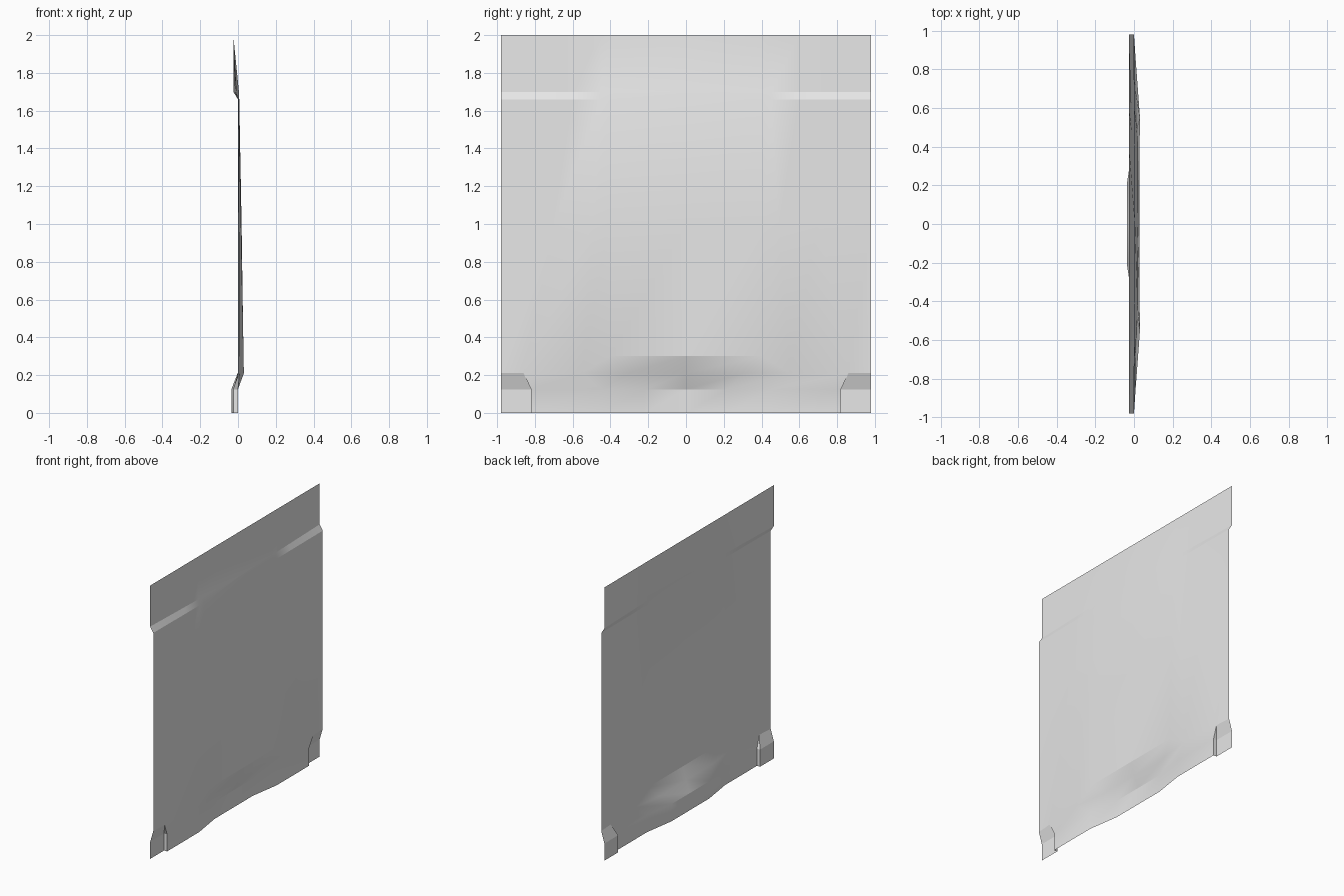
import bpy
import bmesh
import math

# Remove the default object
default_cube = bpy.data.objects.get("Cube")
if default_cube:
    bpy.data.objects.remove(default_cube, do_unlink=True)

HALF_WIDTH = 0.98
SET_BACK = -0.025


def make_material(name, colour):
    material = bpy.data.materials.new(name)
    material.use_nodes = True
    material.diffuse_color = colour
    material.node_tree.nodes["Principled BSDF"].inputs["Base Color"].default_value = colour
    return material


def make_row(distances, heights, depths):
    """One horizontal line of the sheet, from the centre to the side edge."""
    return [(depth, distance, height)
            for distance, height, depth in zip(distances, heights, depths)]


def level(height):
    return [height] * 5


def rim_depth(distance):
    """The shoulder under the rim is pushed out at the centre only."""
    return SET_BACK + 0.03 * (1 - distance / HALF_WIDTH)


# Lower skirt, recessed in the middle and at the side flaps
skirt_across = (0, 0.22, 0.45, 0.82, HALF_WIDTH)
skirt_depths = (-0.035, -0.035, 0, 0, SET_BACK)
foot = make_row(skirt_across, level(0), skirt_depths)
knee = make_row(skirt_across, level(0.125), skirt_depths)

# Bulging main panel
belly = make_row((0, 0.31, 0.55, 0.86, HALF_WIDTH), level(0.21),
                 (0.001, -0.002, 0.031, 0.008, 0))
brow = make_row((0, 0.4, 0.55, 0.86, HALF_WIDTH), (0.3, 0.3, 0.21, 0.21, 0.21),
                (0.029, 0.029, 0.031, 0.008, 0))
waist = make_row((0, 0.41, 0.49, 0.7, HALF_WIDTH), level(1),
                 (0.019, 0.018, 0.016, 0.007, 0))

# Crease and rim along the top
top_across = (0, 0.4, 0.45, 0.6, HALF_WIDTH)
crease = make_row(top_across, (1.695, 1.66, 1.66, 1.66, 1.66),
                  (0.006, 0.004, 0.003, 0.002, 0))
ledge = make_row(top_across, level(1.7), [rim_depth(across) for across in top_across])
rim = make_row(top_across, level(2), [SET_BACK] * 5)

rows = [foot, knee, belly, brow, waist, crease, ledge, rim]

bm = bmesh.new()


def add_face(points, side):
    corners = [bm.verts.new((x, y * side, z)) for x, y, z in points]
    bm.faces.new(corners if side > 0 else corners[::-1])


def flap_corner(point):
    """Inner corner of the side flap, set back from the skirt."""
    return (SET_BACK, point[1], point[2])


for side in (1, -1):
    for lower, upper in zip(rows, rows[1:]):
        for column in range(4):
            a, b = lower[column], lower[column + 1]
            c, d = upper[column + 1], upper[column]
            if column == 3 and lower in (foot, knee):
                a = flap_corner(a)
                if lower is foot:
                    d = flap_corner(d)
            add_face((a, b, c, d), side)
    # Step walls between the skirt and the side flaps
    low, high, tip = foot[3], knee[3], belly[3]
    add_face((low, flap_corner(low), flap_corner(high), high), side)
    add_face((high, flap_corner(high), tip), side)

bmesh.ops.remove_doubles(bm, verts=bm.verts[:], dist=0.0005)

mesh = bpy.data.meshes.new("pressed_panel")
bm.to_mesh(mesh)
bm.free()
panel = bpy.data.objects.new("pressed_panel", mesh)
bpy.context.collection.objects.link(panel)
mesh.materials.append(make_material("light_grey", (0.8, 0.8, 0.8, 1)))

# Smooth the bulge, keep the folds sharp
bpy.ops.object.select_all(action="DESELECT")
panel.select_set(True)
bpy.context.view_layer.objects.active = panel
bpy.ops.object.shade_smooth_by_angle(angle=math.radians(16))
